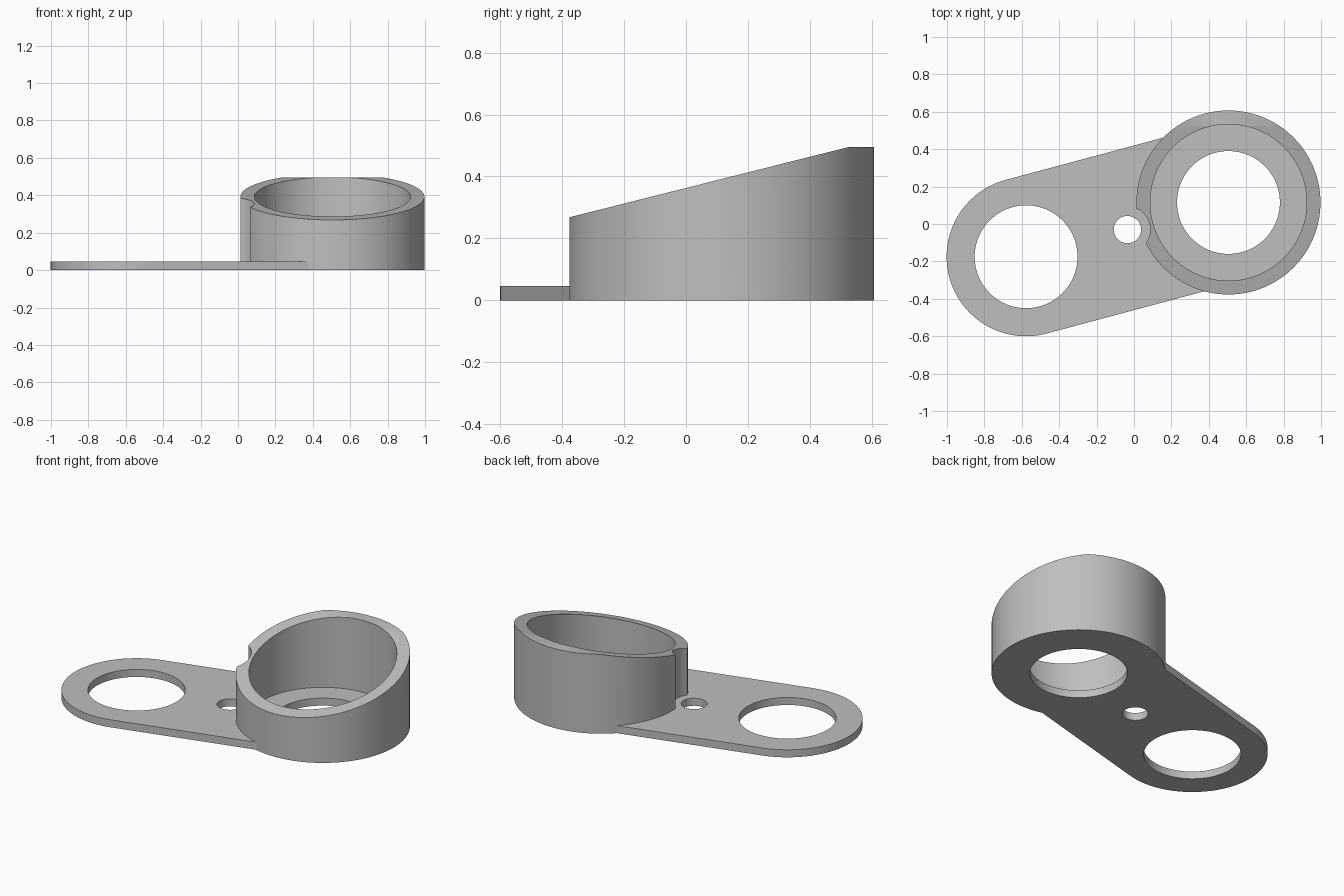
import bpy, bmesh
from math import cos, sin, pi, atan2, radians
from mathutils import Matrix, Vector

if "Cube" in bpy.data.objects:
    bpy.data.objects.remove(bpy.data.objects["Cube"], do_unlink=True)

CUP = (0.505, 0.115)
RING = (-0.577, -0.175)
PIN = (-0.035, -0.03)
THICK = 0.047
HEIGHT = 0.495

grey = bpy.data.materials.new("plain grey")
grey.use_nodes = True
colour = (0.52, 0.52, 0.52, 1)
grey.diffuse_color = colour
grey.node_tree.nodes["Principled BSDF"].inputs["Base Color"].default_value = colour


def arc(centre, radius, start=0.0, sweep=2 * pi, steps=128):
    count = steps if sweep >= 2 * pi else steps + 1
    return [(centre[0] + radius * cos(start + sweep * i / steps),
             centre[1] + radius * sin(start + sweep * i / steps)) for i in range(count)]


def prism(name, outline, low, high, matrix=Matrix()):
    """Extrude a flat outline from low to high."""
    bm = bmesh.new()
    face = bm.faces.new([bm.verts.new((x, y, low)) for x, y in outline])
    top = bmesh.ops.extrude_face_region(bm, geom=[face])["geom"]
    bmesh.ops.translate(bm, vec=(0, 0, high - low),
                        verts=[v for v in top if isinstance(v, bmesh.types.BMVert)])
    bm.transform(matrix)
    bmesh.ops.recalc_face_normals(bm, faces=bm.faces)
    mesh = bpy.data.meshes.new(name)
    bm.to_mesh(mesh)
    bm.free()
    mesh.materials.append(grey)
    obj = bpy.data.objects.new(name, mesh)
    bpy.context.collection.objects.link(obj)
    return obj


def combine(target, tool, operation="DIFFERENCE"):
    """Apply a boolean and remove the tool object."""
    mod = target.modifiers.new("boolean", "BOOLEAN")
    mod.operation, mod.solver, mod.object = operation, "EXACT", tool
    graph = bpy.context.evaluated_depsgraph_get()
    mesh = bpy.data.meshes.new_from_object(target.evaluated_get(graph))
    target.modifiers.clear()
    target.data = mesh
    bpy.data.objects.remove(tool, do_unlink=True)


# Cup: round wall with a top sloping down to the front
bracket = prism("cup_bracket", arc(CUP, 0.492), 0, HEIGHT)
slope = [(-0.377, 0.268), (0.525, HEIGHT), (0.725, HEIGHT + 0.05), (0.725, 1), (-1, 1), (-1, 0.111)]
yz_to_world = Matrix(((0, 0, 1, 0), (1, 0, 0, 0), (0, 1, 0, 0), (0, 0, 0, 1)))
combine(bracket, prism("slope_cutter", slope, -0.5, 1.5, yz_to_world))

# Cup pocket, and the clearance notch beside the pin hole
combine(bracket, prism("pocket_cutter", arc(CUP, 0.418), THICK, 1))
combine(bracket, prism("notch_cutter", arc(PIN, 0.122, steps=64), THICK, 1))

# Arm plate: constant width with round ends
angle = atan2(CUP[1] - RING[1], CUP[0] - RING[0])
outline = (arc(RING, 0.425, angle + pi / 2, pi, 64) + arc(CUP, 0.425, angle - pi / 2, pi, 64))
combine(bracket, prism("arm_plate", outline, 0, THICK), "UNION")

# Through holes
for centre, radius in ((CUP, 0.275), (RING, 0.275), (PIN, 0.073)):
    combine(bracket, prism("hole_cutter", arc(centre, radius, steps=96), -0.2, 0.2))

# Smooth curved walls, sharp rims
bpy.ops.object.select_all(action="DESELECT")
bracket.select_set(True)
bpy.context.view_layer.objects.active = bracket
bpy.ops.object.shade_smooth_by_angle(angle=radians(30))
